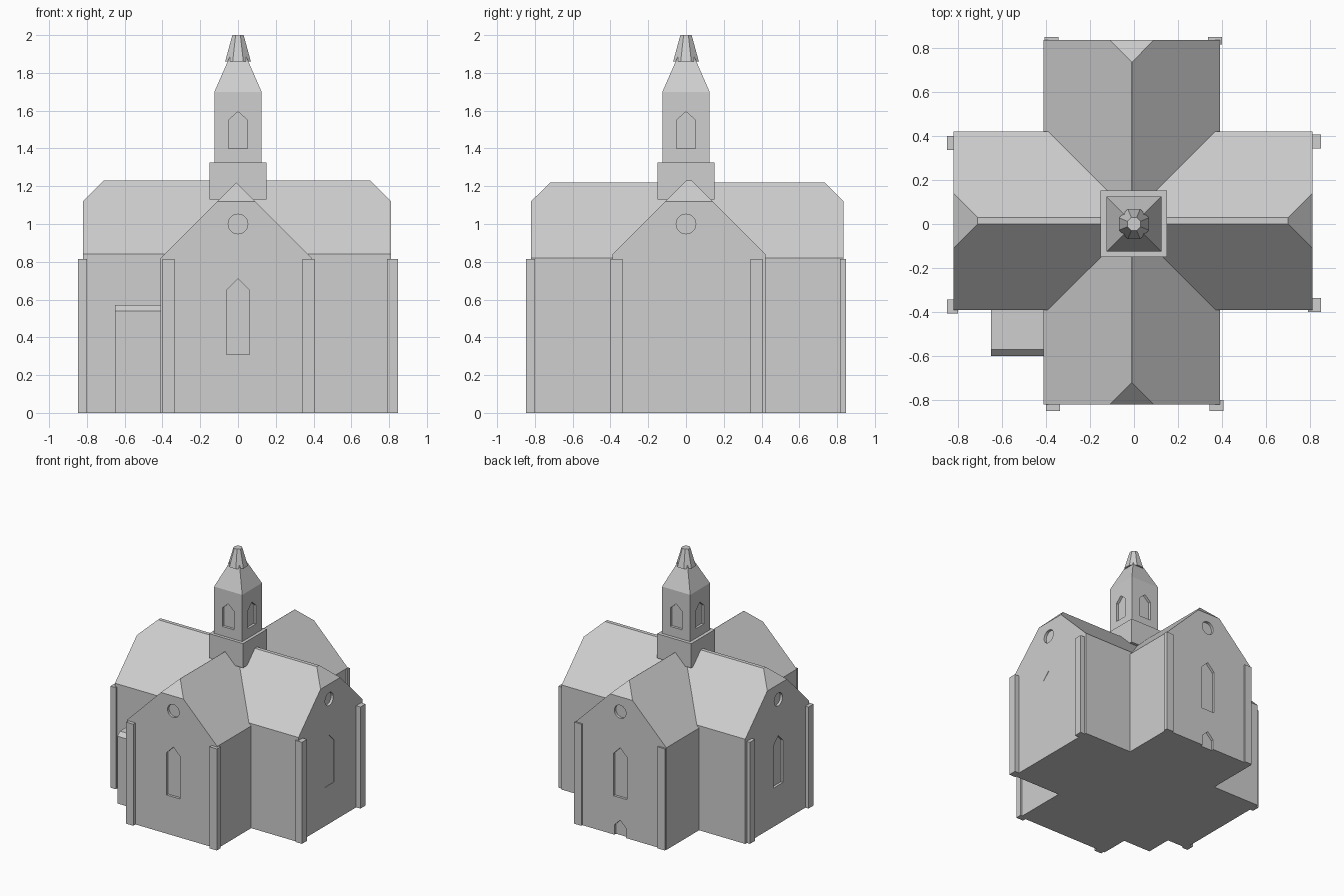
import bpy, bmesh, math
from mathutils import Matrix, Vector

if "Cube" in bpy.data.objects:
    bpy.data.objects.remove(bpy.data.objects["Cube"])

stone = bpy.data.materials.new("light_grey")
stone.diffuse_color = (0.62, 0.62, 0.62, 1)
stone.use_nodes = True
stone.node_tree.nodes["Principled BSDF"].inputs["Base Color"].default_value = stone.diffuse_color


def hull(name, pts):
    """Convex flat-faced solid around a few points."""
    bm = bmesh.new()
    vs = [bm.verts.new(p) for p in pts]
    bmesh.ops.convex_hull(bm, input=vs)
    bmesh.ops.dissolve_limit(bm, angle_limit=0.01, verts=bm.verts[:], edges=bm.edges[:])
    bmesh.ops.recalc_face_normals(bm, faces=bm.faces[:])
    me = bpy.data.meshes.new(name)
    bm.to_mesh(me)
    bm.free()
    me.materials.append(stone)
    ob = bpy.data.objects.new(name, me)
    bpy.context.collection.objects.link(ob)
    return ob


def box(name, x0, x1, y0, y1, z0, z1):
    return hull(name, [(x, y, z) for x in (x0, x1) for y in (y0, y1) for z in (z0, z1)])


def boolean(ob, other, op):
    m = ob.modifiers.new("cut", 'BOOLEAN')
    m.object, m.operation, m.solver = other, op, 'EXACT'
    bpy.context.view_layer.objects.active = ob
    bpy.ops.object.modifier_apply(modifier=m.name)
    bpy.data.objects.remove(other, do_unlink=True)


def recess(ob, profile, side, wall, depth):
    """Cut an (x, z) profile into the wall on side 0 front, 1 right, 2 back, 3 left."""
    rot = Matrix.Rotation(side * math.pi / 2, 3, 'Z')
    cutter = hull("cutter", [rot @ Vector((x, y, z)) for x, z in profile
                             for y in (-wall - 0.1, -wall + depth)])
    cutter.hide_render = True
    boolean(ob, cutter, 'DIFFERENCE')


def pointed(w, z0, z1, z2):
    return [(-w, z0), (w, z0), (w, z1), (0, z2), (-w, z1)]


def arm(name, lo, hi, end0, end1, eave, ridge, flat, swap):
    """Gabled wing with 45 degree roof and clipped ends; swap lays it along y."""
    top, clip = eave + (hi - lo - flat) / 2, 1.12
    d, h = clip - eave, top - eave
    pts = []
    for e, s in ((end0, 1), (end1, -1)):
        for z, off, inset in ((0, 0, 0), (eave, 0, 0), (clip, d, 0), (top, h, ridge)):
            pts += [(e + s * inset, lo + off, z), (e + s * inset, hi - off, z)]
    return hull(name, [(b, a, z) if swap else (a, b, z) for a, b, z in pts])


# Cross-shaped body
body = arm("church_body", -0.39, 0.42, -0.82, 0.81, 0.84, 0.11, 0.03, False)
boolean(body, arm("long_wing", -0.41, 0.39, -0.82, 0.835, 0.82, 0.10, 0.002, True), 'UNION')

# Windows, round openings and the low back doorway
circle = [(0.052 * math.cos(i * math.pi / 12), 1 + 0.052 * math.sin(i * math.pi / 12))
          for i in range(24)]
for side, (wall, depth) in enumerate(((0.82, 0.02), (0.81, 0.003), (0.835, 0.02), (0.82, 0.02))):
    recess(body, pointed(0.06, 0.31, 0.65, 0.71), side, wall, depth)
    recess(body, circle, side, wall, 0.02)
recess(body, pointed(0.05, -0.1, 0.08, 0.13), 2, 0.835, 0.02)

# Corner buttresses, a pair on each gable
for side, wall in enumerate((0.82, 0.81, 0.835, 0.82)):
    for x0 in (-0.40, 0.342):
        b = box("buttress", x0, x0 + 0.064, -0.848, -wall + 0.02, 0, 0.815)
        b.data.transform(Matrix.Rotation(side * math.pi / 2, 4, 'Z'))

# Side annex with a sloped front edge
hull("annex", [(x, y, z) for x in (-0.65, -0.40)
               for y, z in ((-0.6, 0), (-0.6, 0.54), (-0.57, 0.57), (-0.38, 0.57), (-0.38, 0))])

# Tower
box("tower_base", -0.152, 0.15, -0.15, 0.152, 1.13, 1.325)
shaft = box("tower_shaft", -0.125, 0.125, -0.125, 0.125, 1.32, 1.70)
for side in range(4):
    recess(shaft, pointed(0.05, 1.40, 1.55, 1.595), side, 0.125, 0.02)

# Spire and eight-sided cap
hull("spire", [(x, y, 1.70) for x in (-0.125, 0.125) for y in (-0.125, 0.125)] + [(0, 0, 1.985)])
ang = [(i + 0.5) * math.pi / 4 for i in range(8)]
k = 1 / math.cos(math.pi / 8)
hull("spire_cap", [(r * k * math.cos(a), r * k * math.sin(a), z)
                   for r, z in ((0.068, 1.86), (0.03, 2.0)) for a in ang])
